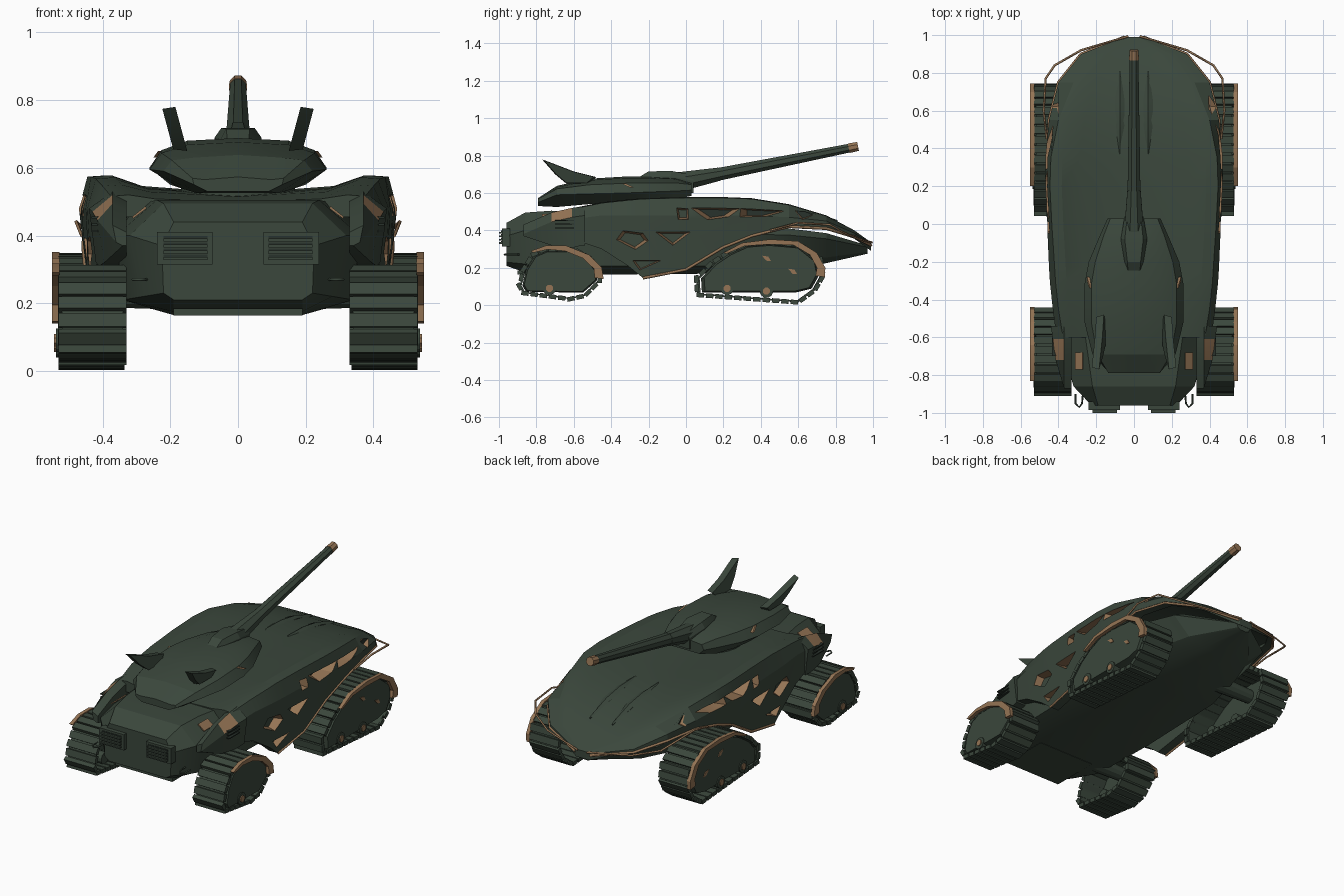
import bpy, bmesh, math
from mathutils import Vector, Matrix

if bpy.data.objects.get("Cube"):
    bpy.data.objects.remove(bpy.data.objects["Cube"])


def material(name, rgb):
    m = bpy.data.materials.new(name)
    m.use_nodes = True
    m.diffuse_color = (*rgb, 1)
    m.node_tree.nodes["Principled BSDF"].inputs["Base Color"].default_value = (*rgb, 1)
    return m


GREEN = material("army green", (.043, .063, .045))
DARK = material("shadow green", (.022, .032, .025))
BROWN = material("worn brown", (.3, .175, .09))


def finish(name, bm, mats, mirror=False, pick=None):
    bmesh.ops.recalc_face_normals(bm, faces=bm.faces)
    bm.normal_update()
    if pick:
        for f in bm.faces:
            f.material_index = int(pick(f))
    mesh = bpy.data.meshes.new(name)
    bm.to_mesh(mesh)
    bm.free()
    for m in mats:
        mesh.materials.append(m)
    ob = bpy.data.objects.new(name, mesh)
    bpy.context.collection.objects.link(ob)
    if mirror:
        ob.modifiers.new("mirror", "MIRROR").use_mirror_merge = False
    return ob


def loft(name, rings, mats, mirror=False, closed=False, pick=None):
    bm = bmesh.new()
    vs = [[bm.verts.new(p) for p in r] for r in rings]
    n = len(vs[0])
    for a, b in zip(vs, vs[1:] + (vs[:1] if closed else [])):
        for i in range(n):
            j = (i + 1) % n
            bm.faces.new((a[i], a[j], b[j], b[i]))
    if not closed:
        bm.faces.new(vs[0])
        bm.faces.new(vs[-1])
    return finish(name, bm, mats, mirror, pick)


def section(y, half):
    """Mirror a half section of (x, z) points into a full ring at y."""
    full = half + [(-x, z) for x, z in reversed(half[1:-1])]
    return [(x, y, z) for x, z in full]


def scaled(poly, s):
    c = sum((Vector(p) for p in poly), Vector((0, 0))) / len(poly)
    return [c + (Vector(p) - c) * s for p in poly]


def prism(name, poly, x0, x1, mats, mirror=True, s0=1, s1=1, shear=0, pick=None):
    """Extrude a (y, z) outline along x."""
    low = min(z for y, z in poly)
    rings = [[(x + (z - low) * shear, y, z) for y, z in scaled(poly, s)]
             for x, s in ((x0, s0), (x1, s1))]
    return loft(name, rings, mats, mirror, pick=pick)


def box(name, lo, hi, mats, mirror=True):
    poly = [(lo[1], lo[2]), (hi[1], lo[2]), (hi[1], hi[2]), (lo[1], hi[2])]
    return prism(name, poly, lo[0], hi[0], mats, mirror)


def rod(name, a, b, ra, rb, mats, sides=8, mirror=False):
    a, b = Vector(a), Vector(b)
    bm = bmesh.new()
    turn = (b - a).to_track_quat("Z", "Y").to_matrix().to_4x4()
    bmesh.ops.create_cone(bm, cap_ends=True, segments=sides, radius1=ra, radius2=rb,
                          depth=(b - a).length,
                          matrix=Matrix.Translation((a + b) / 2) @ turn @ Matrix.Rotation(math.pi / sides, 4, "Z"))
    return finish(name, bm, mats, mirror)


def pipe(name, points, radius, mat):
    for side in (1, -1):
        cu = bpy.data.curves.new(name, "CURVE")
        cu.dimensions = "3D"
        cu.bevel_depth, cu.bevel_resolution, cu.use_fill_caps = radius, 0, True
        sp = cu.splines.new("POLY")
        sp.points.add(len(points) - 1)
        for p, (x, y, z) in zip(sp.points, points):
            p.co = (x * side, y, z, 1)
        cu.materials.append(mat)
        ob = bpy.data.objects.new(name + ("_left" if side > 0 else "_right"), cu)
        bpy.context.collection.objects.link(ob)


# Upper shell: y, centre z, shoulder x z, widest x z, skirt edge x z
shell_rows = [
    (-.6, .5, .375, .52, .41, .46, .41, .35), (-.45, .515, .4, .55, .43, .48, .42, .3),
    (-.31, .52, .415, .565, .445, .48, .43, .21), (-.23, .52, .42, .572, .45, .48, .43, .145),
    (.0, .525, .435, .578, .46, .48, .44, .19), (.2, .525, .445, .578, .47, .48, .45, .31),
    (.35, .525, .44, .572, .47, .48, .455, .37), (.55, .515, .4, .54, .45, .47, .45, .42),
    (.75, .465, .32, .48, .4, .45, .4, .41), (.9, .4, .22, .4, .28, .385, .28, .365),
    (.99, .335, .03, .335, .05, .33, .05, .32)]
rings, edge = [], []
for y, zc, xs, zs, xm, zm, xb, zb in shell_rows:
    zu = zc - .045
    rings.append(section(y, [(0, zc), (xs * .65, zc + (zs - zc) * .4), (xs * .86, zs), (xs, zs - .004), (xm, zm),
                             (xb, zb), (xb * .86, zb), (xb * .86, zu), (0, zu)]))
    edge.append((xb, y, zb))
shell = loft("upper_shell", rings, [GREEN])
pipe("skirt_edge", edge[3:], .008, BROWN)

# Brown-walled openings cut into the side skirts, the upper ones with dark floors
openings = [
    [(-.38, .35), (-.34, .4), (-.23, .385), (-.2, .345), (-.27, .295)],
    [(-.16, .39), (.02, .39), (-.07, .32)],
    [(-.29, .24), (-.13, .24), (-.25, .185)],
    [(-.05, .52), (.01, .515), (.01, .46), (-.04, .46)],
    [(.03, .52), (.28, .515), (.22, .475), (.12, .46)],
    [(.3, .515), (.54, .505), (.42, .475), (.3, .475)],
    [(.57, .51), (.64, .505), (.71, .485), (.62, .455)]]
cutters = []
for poly in openings:
    floor = DARK if poly in openings[4:] else GREEN
    cut = prism("opening_cutter", poly, .395, .5, [BROWN, floor], s0=.72, s1=1.3,
                pick=lambda f: abs(f.normal.x) > .98)
    cut.hide_render = True
    cutters.append(cut)
    mod = shell.modifiers.new("opening", "BOOLEAN")
    mod.operation, mod.solver, mod.object = "DIFFERENCE", "EXACT", cut
    mod.material_mode = "TRANSFER"
graph = bpy.context.evaluated_depsgraph_get()
carved = bpy.data.meshes.new_from_object(shell.evaluated_get(graph))
shell.modifiers.clear()
shell.data = carved
for cut in cutters:
    bpy.data.objects.remove(cut)

# Lower hull: y, top x z, upper side x z, lower side x z, belly x z
hull_rows = [
    (-.96, .19, .44, .225, .37, .22, .23, .19, .21), (-.86, .22, .495, .32, .4, .28, .22, .19, .175),
    (-.72, .24, .505, .36, .4, .34, .21, .19, .165), (-.3, .3, .49, .37, .4, .35, .21, .19, .165),
    (.3, .3, .48, .37, .38, .33, .21, .19, .17), (.55, .32, .41, .38, .375, .29, .24, .17, .19),
    (.75, .27, .385, .33, .355, .22, .255, .1, .225), (.97, .03, .32, .05, .31, .04, .285, .02, .275)]
loft("lower_hull", [section(y, [(0, a[1]), a, b, c, d, (0, d[1])])
                    for y, *v in hull_rows for a, b, c, d in [list(zip(v[::2], v[1::2]))]], [GREEN])
box("chin_plate", (-.19, -.9, .163), (.19, -.6, .185), [GREEN], False)

# Turret: y, roof x z, rim x z, base x z
turret_rows = [
    (-.79, .1, .565, .13, .55, .09, .53), (-.69, .13, .63, .22, .59, .12, .525),
    (-.52, .15, .668, .262, .595, .17, .54), (-.32, .15, .68, .262, .6, .2, .55),
    (-.2, .13, .68, .24, .605, .19, .555), (-.06, .1, .675, .18, .61, .16, .565),
    (.03, .07, .65, .14, .615, .11, .585)]
loft("turret", [section(y, [(0, b + .008), (a, b), ((a + c) / 2 + .02, (b + d) / 2 + .012), (c, d), (e, f), (0, f)])
                for y, a, b, c, d, e, f in turret_rows], [GREEN])
rod("turret_ring", (0, -.25, .49), (0, -.25, .57), .17, .17, [GREEN], 24)
prism("turret_patch", [(-.34, .65), (-.32, .65), (-.28, .63), (-.3, .63)], .236, .25, [BROWN], shear=-.7)
loft("gun_mantlet", [section(y, [(0, z), (x * .7, z), (x, z - .03), (x, .6), (0, .6)])
                     for y, x, z in ((-.25, .045, .685), (-.2, .05, .715), (-.08, .07, .718), (.04, .05, .695))],
     [GREEN])
rod("barrel_sleeve", (0, -.06, .655), (0, .18, .701), .058, .038, [GREEN])
rod("barrel", (0, .1, .685), (0, .88, .841), .038, .025, [GREEN])
rod("muzzle", (0, .87, .839), (0, .92, .849), .028, .026, [BROWN])
prism("turret_fin", [(-.77, .78), (-.73, .765), (-.6, .715), (-.48, .685), (-.52, .65), (-.64, .65), (-.7, .7)],
      .15, .19, [GREEN], s1=.92, shear=.27)

# Leaf ridges on the rear deck
loft("deck_ridge", [[(.075 - w, y, z), (.075, y, z + .01), (.075 + w, y, z), (.075, y, z - .02)]
                    for y, w, z in ((.37, .003, .525), (.52, .024, .52), (.65, .026, .498), (.81, .003, .445))],
     [GREEN], True)

# Cheek pods beside the nose, with one brown panel each
loft("cheek_pod", [[(.33, y, lo), (.33, y, hi - .02), (.37, y, hi), (x, y, hi - .05), (x - .02, y, lo)]
                   for y, x, lo, hi in ((-.87, .36, .37, .43), (-.72, .415, .32, .495),
                                        (-.61, .43, .31, .52), (-.54, .44, .32, .53))],
     [GREEN, BROWN], True,
     pick=lambda f: -.7 < f.calc_center_median().y < -.62 and f.normal.z > .3 and f.normal.x > .2)
loft("nose_patch", [[(.27, y, .48), (.31, y, .45), (.313, y, .455), (.273, y, .487)] for y in (-.77, -.68)],
     [BROWN], True)
for i in range(3):
    z = .41 + i * .02
    box("pod_vent", (.41, -.7, z), (.433, -.6, z + .006), [DARK])

# Headlight grilles and tow hooks
box("headlight", (.075, -.985, .315), (.24, -.94, .41), [GREEN])
for i in range(4):
    z = .328 + i * .018
    box("headlight_slat", (.09, -1, z), (.22, -.98, z + .009), [GREEN])
    box("headlight_slot", (.09, -.988, z + .009), (.22, -.98, z + .016), [DARK])
pipe("tow_hook", [(.27, -.89, .27), (.275, -.95, .27), (.29, -.97, .27), (.31, -.95, .27), (.31, -.9, .27)], .005, GREEN)

# Bent rail around the tail
pipe("tail_rail", [(.03, .994, .335), (.28, .92, .355), (.42, .84, .39), (.468, .77, .43), (.478, .6, .44),
                   (.462, .45, .4)], .006, BROWN)


def along(points, step):
    """Evenly spaced positions and tangents around a closed outline."""
    pts = [Vector(p) for p in points]
    spans = [(a, b, (b - a).length) for a, b in zip(pts, pts[1:] + pts[:1])]
    total = sum(s[2] for s in spans)
    count = round(total / step)
    for k in range(count):
        d = total * k / count
        for a, b, length in spans:
            if d <= length:
                yield a.lerp(b, d / length), (b - a).normalized()
                break
            d -= length


def track(name, loop, fender, x0, x1, wheels, axle):
    def rect(p, q, xa, xb):
        return [(xa, *p), (xb, *p), (xb, *q), (xa, *q)]
    loft(name + "_belt", [rect(p, q, x0 + .01, x1 - .01) for p, q in zip(loop, scaled(loop, .95))],
         [GREEN], True, True)
    bm = bmesh.new()
    for p, t in along(loop, .05):
        turn = Matrix.Rotation(math.atan2(t.y, t.x), 4, "X")
        bmesh.ops.create_cube(bm, size=1, matrix=Matrix.Translation(((x0 + x1) / 2, *p)) @ turn
                              @ Matrix.Diagonal((x1 - x0, .04, .024, 1)))
    finish(name + "_links", bm, [GREEN], True)
    plate = [(y, max(z, .068)) for y, z in scaled(loop, .93)]
    prism(name + "_side_plate", plate, x1 - .05, x1 + .002, [GREEN], s1=.95)
    path = [Vector(p) for p in fender]
    mid = sum((Vector(p) for p in loop), Vector((0, 0))) / len(loop)
    # Thin outer rim that widens towards its lower end
    loft(name + "_fender", [rect(p, p + (mid - p).normalized() * (.016 + .04 * i / len(path)), x1 - .002, x1 + .02)
                            for i, p in enumerate(path)], [BROWN], True)
    for y, z in wheels:
        rod(name + "_wheel", (x0 + .05, y, z), (x1 + .008, y, z), .036, .036, [GREEN], 12, True)
        rod(name + "_hub", (x1 - .01, y, z), (x1 + .014, y, z), .02, .02, [BROWN], 8, True)
    rod(name + "_axle", (.2, *axle), (x1 - .03, *axle), .05, .04, [GREEN], 12, True)


track("front_track",
      [(-.89, .1), (-.87, .065), (-.62, .033), (-.54, .05), (-.46, .13), (-.46, .18), (-.51, .25), (-.6, .3),
       (-.75, .3), (-.82, .27), (-.87, .19)],
      [(-.83, .29), (-.75, .318), (-.64, .318), (-.52, .27), (-.45, .2), (-.44, .14)],
      .33, .53, [(-.73, .09)], (-.67, .23))
track("rear_track",
      [(.055, .14), (.06, .055), (.6, .015), (.69, .08), (.735, .16), (.72, .24), (.62, .32), (.45, .335), (.32, .325),
       (.22, .28), (.13, .22)],
      [(.2, .28), (.3, .333), (.45, .352), (.6, .342), (.7, .28), (.745, .2), (.742, .15)],
      .335, .53, [(.22, .09), (.43, .075)], (.45, .25))
for y, z in ((.43, .25), (.57, .18)):
    prism("worn_patch", [(y - .025, z + .015), (y + .01, z + .01), (y + .025, z - .015), (y, z - .012)],
          .528, .536, [BROWN])

# Smooth shallow creases, keep hard edges
meshes = [o for o in bpy.context.scene.objects if o.type == "MESH"]
for o in bpy.context.scene.objects:
    o.select_set(o.type == "MESH")
bpy.context.view_layer.objects.active = meshes[0]
bpy.ops.object.shade_smooth_by_angle(angle=math.radians(20))
